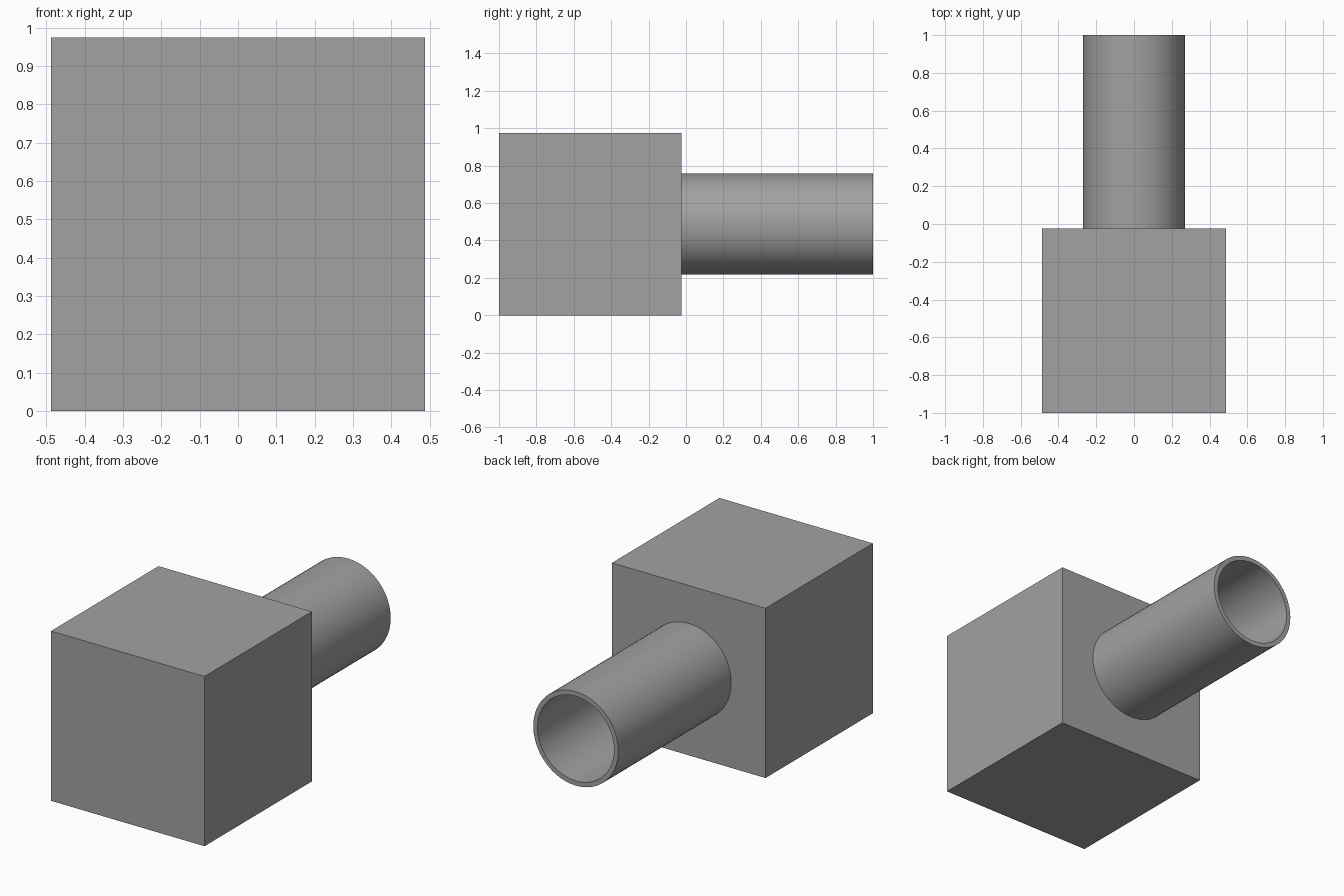
import bpy
import bmesh
from math import radians, cos, sin, tau

if "Cube" in bpy.data.objects:
    bpy.data.objects.remove(bpy.data.objects["Cube"], do_unlink=True)

GREY = 0.36
SIDE = 0.975
BACK = -1 + SIDE
SEGMENTS = 64

grey = bpy.data.materials.new("plain grey")
grey.use_nodes = True
colour = (GREY, GREY, GREY, 1)
grey.diffuse_color = colour
grey.node_tree.nodes["Principled BSDF"].inputs["Base Color"].default_value = colour

# Cube block at the front
bpy.ops.mesh.primitive_cube_add(size=SIDE, location=(0, -1 + SIDE / 2, SIDE / 2))
block = bpy.context.object
block.name = "block"
block.data.materials.append(grey)

# Hollow tube: outer wall, end rim and bore, ending on the block's back face
bm = bmesh.new()
rings = []
for radius, y in ((0.27, BACK), (0.27, 1), (0.243, 1), (0.243, BACK)):
    rings.append([bm.verts.new((radius * cos(tau * i / SEGMENTS), y,
                                radius * sin(tau * i / SEGMENTS)))
                  for i in range(SEGMENTS)])
for a, b in zip(rings, rings[1:]):
    for i in range(SEGMENTS):
        j = (i + 1) % SEGMENTS
        bm.faces.new((a[i], b[i], b[j], a[j]))
mesh = bpy.data.meshes.new("tube")
bm.to_mesh(mesh)
bm.free()
tube = bpy.data.objects.new("tube", mesh)
tube.location.z = SIDE / 2
mesh.materials.append(grey)
bpy.context.collection.objects.link(tube)

bpy.ops.object.select_all(action="DESELECT")
tube.select_set(True)
bpy.context.view_layer.objects.active = tube
bpy.ops.object.shade_smooth_by_angle(angle=radians(30))
